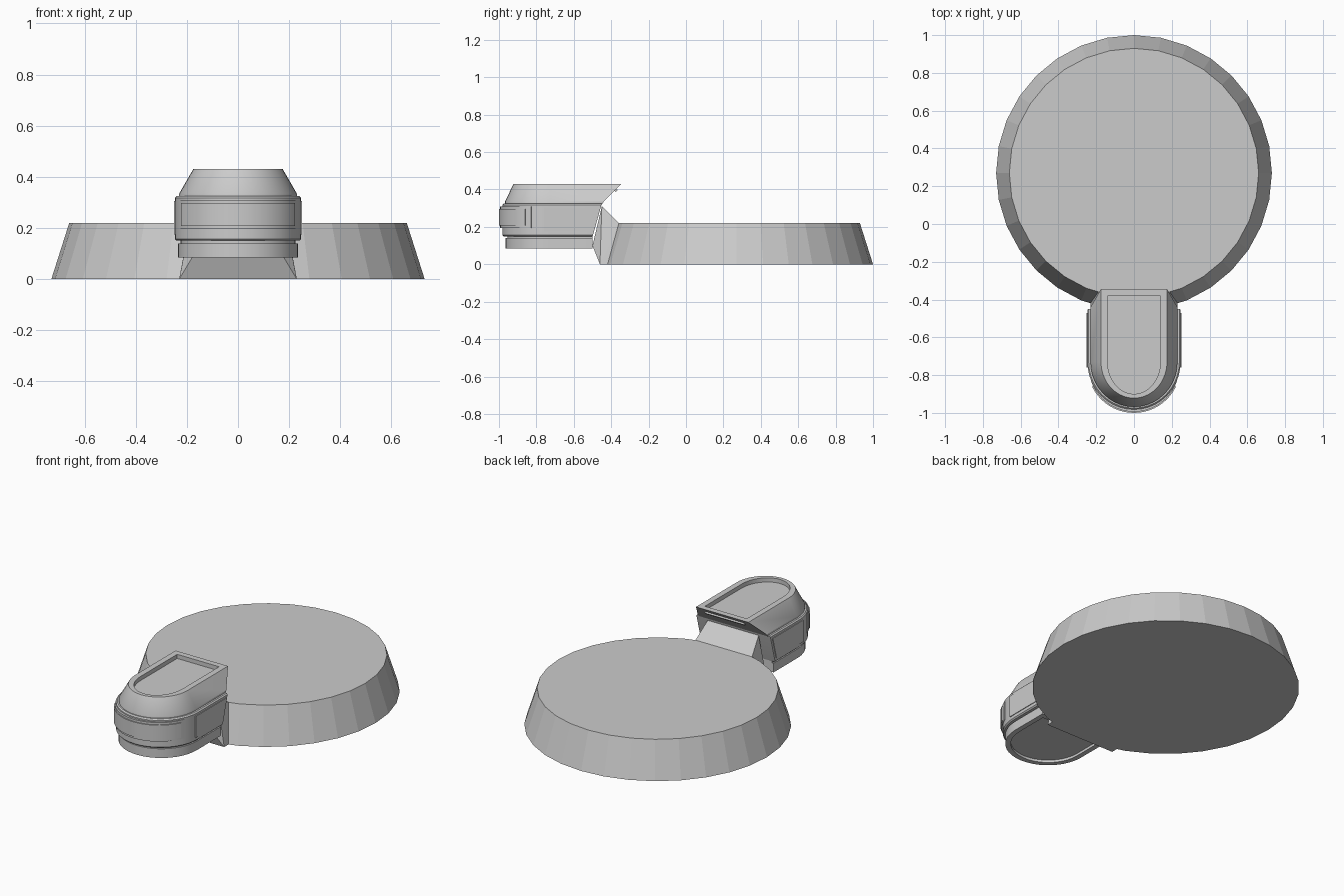
import bpy, bmesh, math
from mathutils import Matrix

if "Cube" in bpy.data.objects:
    bpy.data.objects.remove(bpy.data.objects["Cube"])


def finish(name, bm, smooth=False):
    bmesh.ops.recalc_face_normals(bm, faces=bm.faces[:])
    me = bpy.data.meshes.new(name)
    bm.to_mesh(me)
    bm.free()
    ob = bpy.data.objects.new(name, me)
    bpy.context.collection.objects.link(ob)
    if smooth:
        bpy.ops.object.select_all(action='DESELECT')
        ob.select_set(True)
        bpy.context.view_layer.objects.active = ob
        bpy.ops.object.shade_smooth_by_angle(angle=math.radians(30))
    return ob


def u_loft(name, rings, n=20):
    """Loft U-shaped outlines given as (half width, front y, back y, z)."""
    bm = bmesh.new()
    loops = []
    for hw, front, back, z in rings:
        cy = -0.73
        pts = [(hw, back)]
        for i in range(n + 1):
            a = math.pi * i / n
            pts.append((hw * math.cos(a), cy + (front - cy) * math.sin(a)))
        pts.append((-hw, back))
        loops.append([bm.verts.new((x, y, z)) for x, y in pts])
    for a, b in zip(loops, loops[1:]):
        for i in range(len(a)):
            j = (i + 1) % len(a)
            bm.faces.new((a[i], a[j], b[j], b[i]))
    bm.faces.new(loops[0])
    bm.faces.new(loops[-1])
    return finish(name, bm, True)


def arc_plate(name, r0, r1, half_angle, z0, z1, cy=-0.753, n=20):
    """Curved plate wrapped round the front."""
    bm = bmesh.new()
    sections = []
    for i in range(n + 1):
        a = -math.pi / 2 + math.radians(half_angle) * (2 * i / n - 1)
        sections.append([bm.verts.new((r * math.cos(a), cy + r * math.sin(a), z))
                         for r, z in ((r0, z0), (r1, z0), (r1, z1), (r0, z1))])
    for a, b in zip(sections, sections[1:]):
        for i in range(4):
            j = (i + 1) % 4
            bm.faces.new((a[i], a[j], b[j], b[i]))
    bm.faces.new(sections[0])
    bm.faces.new(sections[-1])
    return finish(name, bm, True)


# Large tapered disc
bm = bmesh.new()
bmesh.ops.create_cone(bm, cap_ends=True, segments=32, radius1=0.73, radius2=0.66,
                      depth=0.22, matrix=Matrix.Translation((0, 0.27, 0.11)))
finish("disc", bm)

# Flared neck joining disc and pod
bm = bmesh.new()
for x, y, z in ((.17, -.50, .10), (.23, -.46, 0), (.23, -.40, 0),
                (.19, -.355, .215), (.17, -.45, .31)):
    for s in (-1, 1):
        bm.verts.new((s * x, y, z))
bmesh.ops.convex_hull(bm, input=bm.verts[:])
finish("neck", bm)

# Pod: lower shell, middle band, tapered upper shell with recessed top
u_loft("pod_lower", [(.205, -.935, -.53, .10), (.205, -.935, -.53, .085),
                     (.235, -.965, -.50, .085), (.235, -.965, -.50, .14),
                     (.225, -.955, -.50, .14), (.225, -.955, -.50, .155)])
u_loft("pod_band", [(.24, -.975, -.50, .15), (.247, -.982, -.497, .157),
                    (.247, -.982, -.452, .318), (.24, -.975, -.45, .325)])
u_loft("pod_upper", [(.23, -.968, -.45, .32), (.23, -.968, -.44, .335),
                     (.175, -.922, -.345, .43), (.14, -.90, -.38, .43),
                     (.14, -.90, -.38, .405)])

# Raised side panels, mirrored
for s, side in ((-1, "left"), (1, "right")):
    bm = bmesh.new()
    prof = [(-.76, .175), (-.505, .175), (-.47, .305), (-.76, .305)]
    inner, outer = ([bm.verts.new((s * x, y, z)) for y, z in prof] for x in (.24, .251))
    bm.faces.new(inner)
    bm.faces.new(outer)
    for i in range(4):
        j = (i + 1) % 4
        bm.faces.new((inner[i], inner[j], outer[j], outer[i]))
    finish("side_panel_" + side, bm)

# Wrapped front plate with raised centre
arc_plate("front_plate", .215, .241, 72, .195, .31)
arc_plate("front_plate_centre", .22, .247, 64, .207, .297)

# Thin ridge on the slanted rear face
bm = bmesh.new()
bmesh.ops.create_cube(bm, size=1, matrix=Matrix.Translation((0, -.375, .397))
                      @ Matrix.Rotation(math.radians(45), 4, 'X')
                      @ Matrix.Diagonal((.26, .014, .014, 1)))
finish("rear_ridge", bm)
